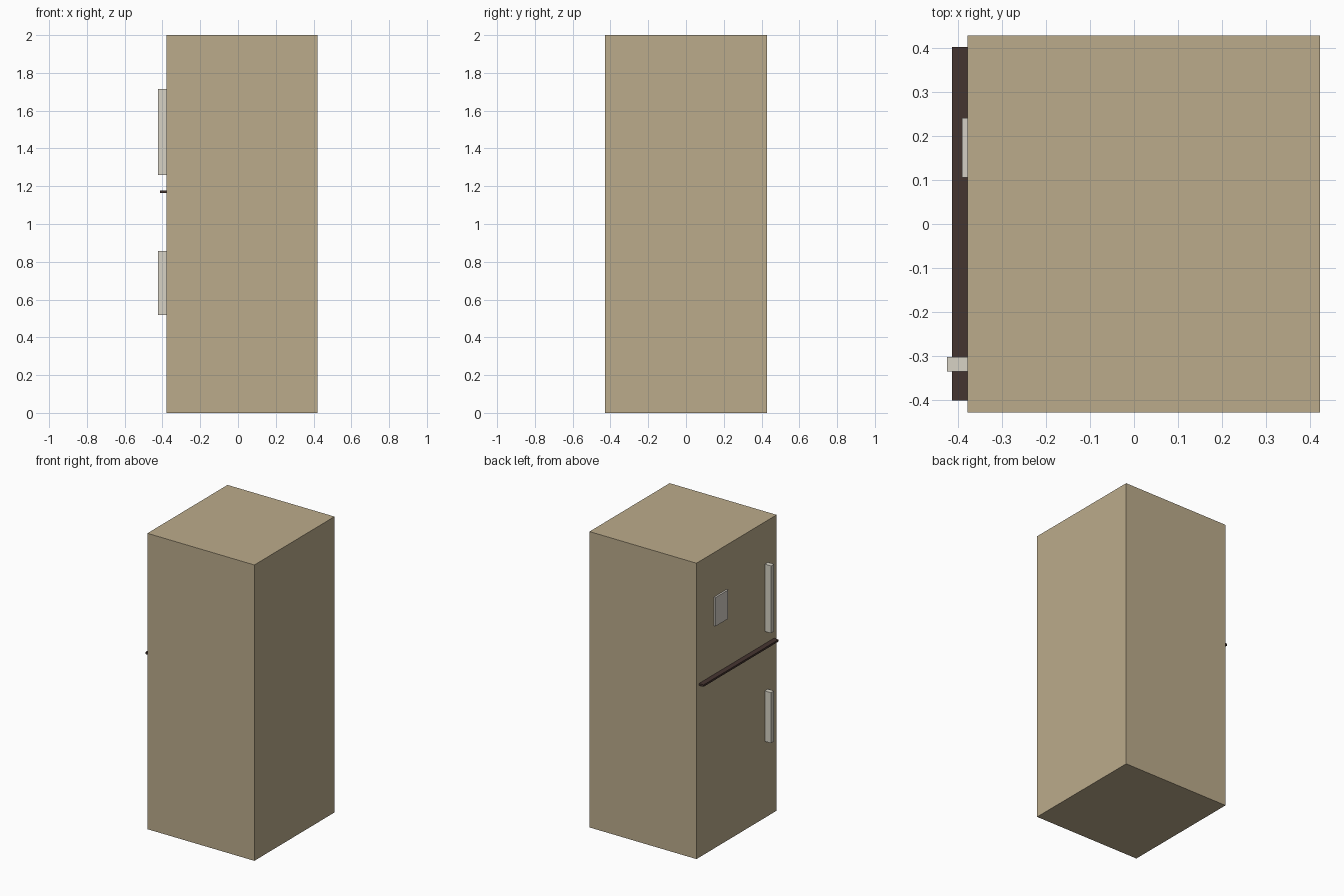
import bpy

if "Cube" in bpy.data.objects:
    bpy.data.objects.remove(bpy.data.objects["Cube"])


def material(name, rgb):
    m = bpy.data.materials.new(name)
    m.diffuse_color = (*rgb, 1)
    m.use_nodes = True
    m.node_tree.nodes["Principled BSDF"].inputs["Base Color"].default_value = m.diffuse_color
    return m


def box(name, xs, ys, zs, mat):
    """Axis-aligned box from (min, max) ranges."""
    bpy.ops.mesh.primitive_cube_add(
        size=1, location=[(a + b) / 2 for a, b in (xs, ys, zs)])
    ob = bpy.context.object
    ob.name = name
    ob.scale = [b - a for a, b in (xs, ys, zs)]
    bpy.ops.object.transform_apply(location=False, rotation=False, scale=True)
    ob.data.materials.append(mat)
    return ob


tan = material("tan_enamel", (0.50, 0.41, 0.26))
cream = material("cream_trim", (0.68, 0.65, 0.56))
grey = material("warm_grey", (0.66, 0.62, 0.56))
dark = material("dark_brown", (0.06, 0.035, 0.03))

DOOR_X = -0.378  # plane of the door face

# Cabinet
box("cabinet", (DOOR_X, 0.422), (-0.428, 0.428), (0, 2), tan)

# Dark strip dividing the upper and lower doors
box("door_divider", (-0.413, DOOR_X), (-0.40, 0.402), (1.164, 1.177), dark)

# Door handles
for name, zs in (("upper_handle", (1.26, 1.715)), ("lower_handle", (0.517, 0.858))):
    box(name, (-0.424, DOOR_X), (-0.335, -0.302), zs, cream)

# Small plate on the upper door
box("door_plate", (-0.390, DOOR_X), (0.106, 0.241), (1.505, 1.70), grey)
